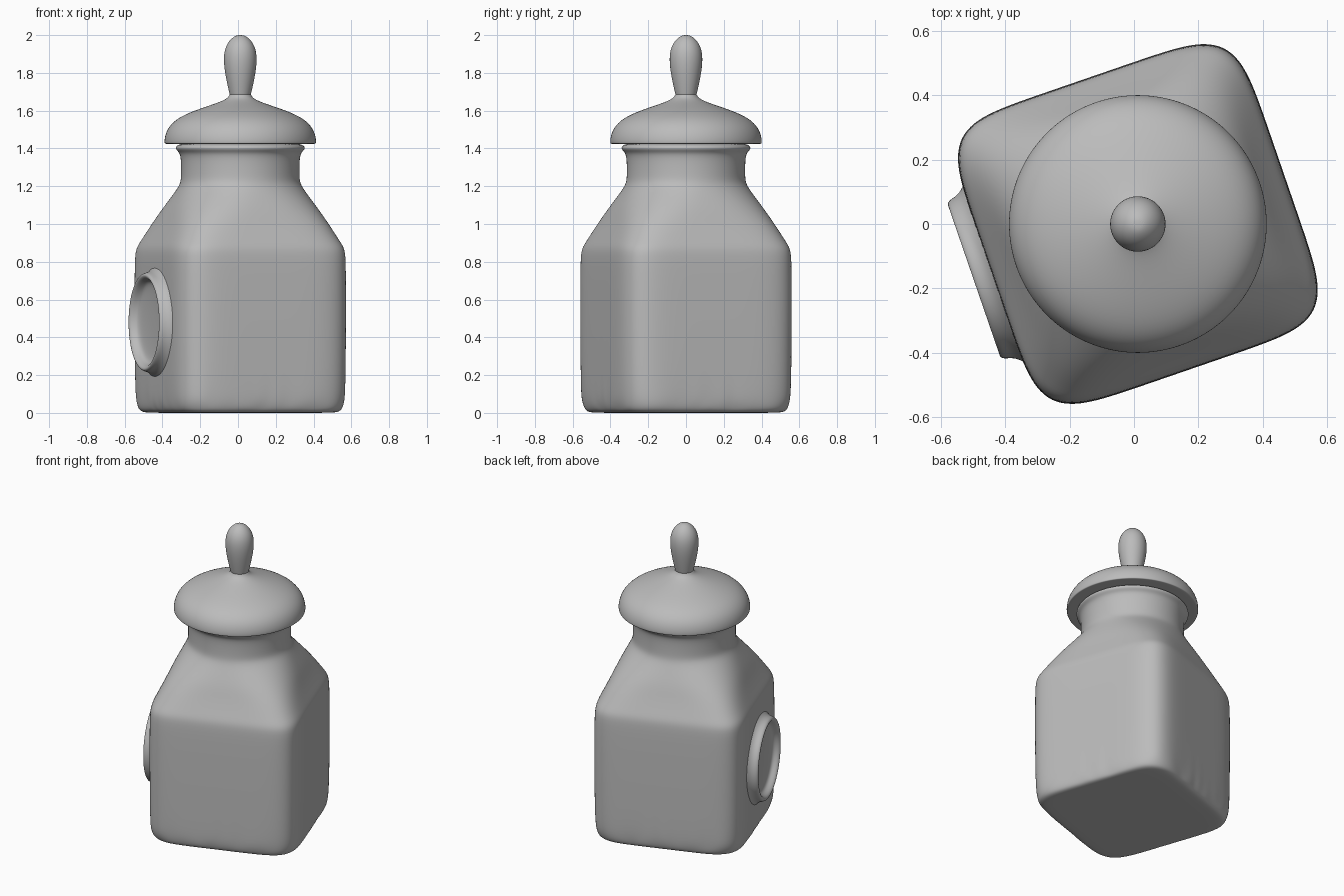
import bpy, bmesh, random
from math import cos, sin, pi, radians
from mathutils import Matrix

random.seed(4)
SEGMENTS = 64

cube = bpy.data.objects.get("Cube")
if cube:
    bpy.data.objects.remove(cube, do_unlink=True)

clay = bpy.data.materials.new("grey clay")
clay.use_nodes = True
GREY = (0.5, 0.5, 0.5, 1)
clay.diffuse_color = GREY
clay.node_tree.nodes["Principled BSDF"].inputs["Base Color"].default_value = GREY


def ring_points(half, power):
    """Superellipse outline: power 2 is a circle, higher is a rounded square."""
    for i in range(SEGMENTS):
        a = 2 * pi * i / SEGMENTS
        c, s = cos(a), sin(a)
        r = half / (abs(c) ** power + abs(s) ** power) ** (1 / power)
        yield r * c, r * s


def loft(name, sections, matrix):
    """Skin sections of (z, half width, power, wobble); the last two are optional."""
    bm = bmesh.new()
    rings = []
    for z, half, *extra in sections:
        power = extra[0] if extra else 2
        wobble = extra[1] if len(extra) > 1 else 0
        ring = []
        for x, y in ring_points(half, power):
            k = 1 + random.uniform(-wobble, wobble)
            ring.append(bm.verts.new((x * k, y * k, z)))
        rings.append(ring)
    for low, high in zip(rings, rings[1:]):
        for i in range(SEGMENTS):
            j = (i + 1) % SEGMENTS
            bm.faces.new((low[i], low[j], high[j], high[i]))
    bm.faces.new(rings[0][::-1])
    bm.faces.new(rings[-1])
    bmesh.ops.recalc_face_normals(bm, faces=bm.faces)
    for face in bm.faces:
        face.smooth = True
    mesh = bpy.data.meshes.new(name)
    bm.to_mesh(mesh)
    bm.free()
    mesh.materials.append(clay)
    obj = bpy.data.objects.new(name, mesh)
    bpy.context.collection.objects.link(obj)
    obj.matrix_world = matrix
    subsurf = obj.modifiers.new("smooth", "SUBSURF")
    subsurf.levels = subsurf.render_levels = 2
    return obj


axis = Matrix.Translation((0.012, 0, 0))
turned = axis @ Matrix.Rotation(radians(19), 4, "Z")

# Square body flowing through the shoulder into a round neck and lip
loft("jar_body", [
    (0, 0.1, 6), (0, 0.4, 6), (0.003, 0.45, 6.5), (0.025, 0.465, 6.5, 0.008),
    (0.07, 0.474, 6.8, 0.006), (0.16, 0.478, 6.8), (0.5, 0.481, 6.8),
    (0.8, 0.48, 6.8), (0.87, 0.475, 6.8), (0.91, 0.456, 6), (1.0, 0.415, 4.8),
    (1.08, 0.385, 3.2), (1.17, 0.338, 2.3), (1.215, 0.316), (1.26, 0.313),
    (1.36, 0.314), (1.383, 0.328), (1.4, 0.346), (1.418, 0.335), (1.43, 0.3),
], turned)

# Domed lid with a flat underside, sweeping up to the knob
loft("lid", [
    (1.424, 0.1), (1.424, 0.37), (1.424, 0.398), (1.428, 0.402), (1.46, 0.401),
    (1.51, 0.384), (1.56, 0.335), (1.6, 0.245), (1.632, 0.148), (1.655, 0.085),
    (1.675, 0.058), (1.7, 0.054),
], axis)

# Egg-shaped knob
loft("knob", [
    (1.66, 0.05), (1.69, 0.057), (1.75, 0.071), (1.82, 0.084), (1.88, 0.088),
    (1.93, 0.081), (1.97, 0.06), (1.995, 0.03), (2.0, 0.01),
], axis)

# Round raised rim with a shallow dish on one side
side = turned @ Matrix.Translation((-0.477, 0, 0.48)) @ Matrix.Rotation(radians(-90), 4, "Y")
loft("side_rim", [
    (-0.03, 0.3), (-0.005, 0.295), (0.01, 0.278), (0.03, 0.266), (0.055, 0.261),
    (0.066, 0.249), (0.056, 0.232), (0.03, 0.22), (0.015, 0.2), (0.008, 0.1),
    (0.007, 0.03),
], side)
